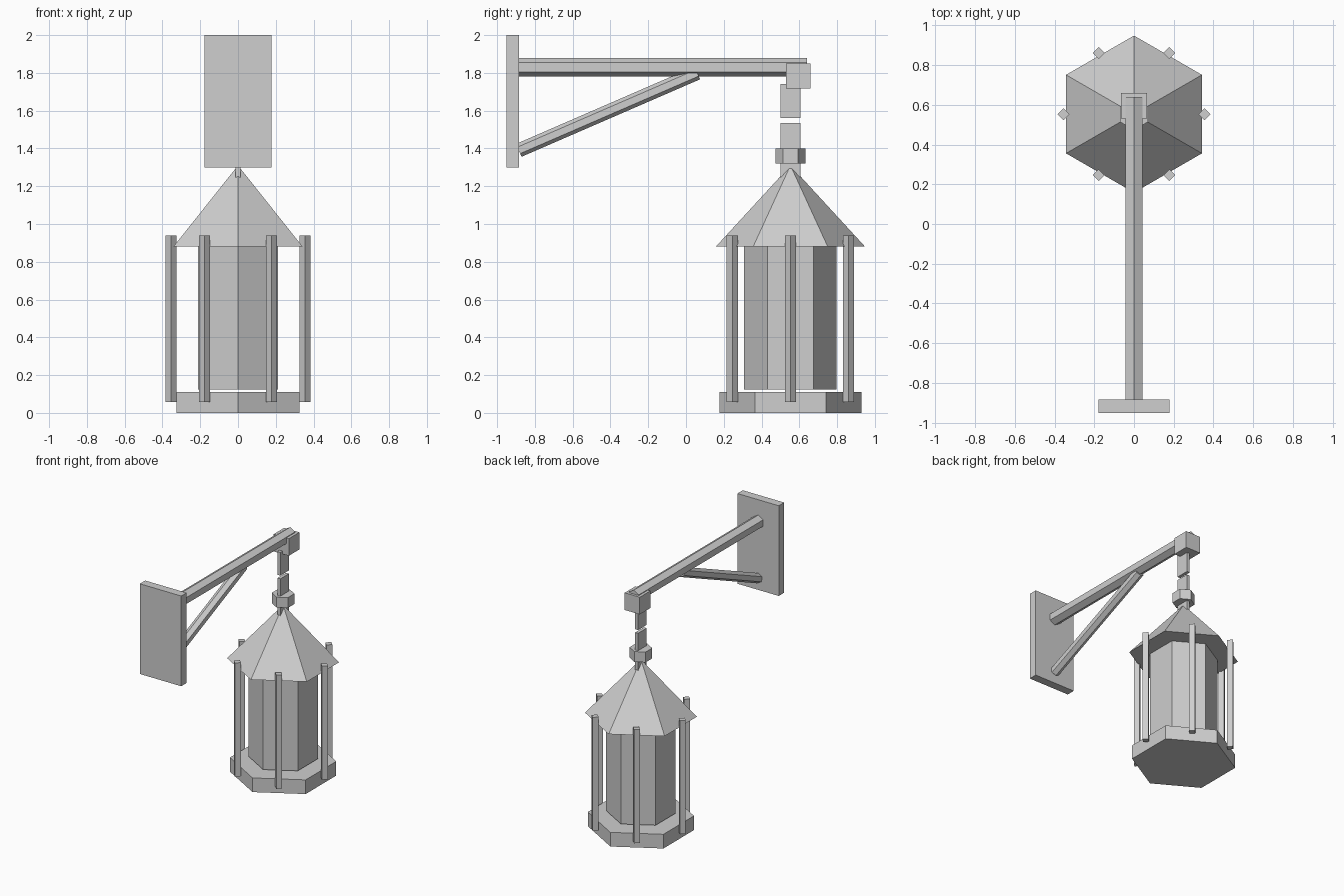
import bpy
import math
from mathutils import Vector

cube = bpy.data.objects.get("Cube")
if cube:
    bpy.data.objects.remove(cube, do_unlink=True)

grey = bpy.data.materials.new("plain_grey")
grey.use_nodes = True
colour = (0.62, 0.62, 0.62, 1)
grey.diffuse_color = colour
grey.node_tree.nodes["Principled BSDF"].inputs["Base Color"].default_value = colour

LANTERN_Y = 0.553


def finish(name):
    obj = bpy.context.object
    obj.name = name
    obj.data.materials.append(grey)
    return obj


def box(name, centre, size):
    bpy.ops.mesh.primitive_cube_add(size=1, location=centre)
    obj = finish(name)
    obj.scale = size
    return obj


def prism(name, sides, x, y, bottom, top, radius, top_radius=None):
    """Upright prism or cone with one corner pointing along +y."""
    bpy.ops.mesh.primitive_cone_add(
        vertices=sides, radius1=radius,
        radius2=radius if top_radius is None else top_radius,
        depth=top - bottom, location=(x, y, (bottom + top) / 2))
    return finish(name)


def beam(name, start, end, radius):
    """Six-sided bar between two points, with a ridge along its top."""
    start, end = Vector(start), Vector(end)
    way = end - start
    bpy.ops.mesh.primitive_cylinder_add(
        vertices=6, radius=radius, depth=way.length, location=(start + end) / 2)
    obj = finish(name)
    obj.rotation_euler = (math.atan2(-way.y, way.z), 0, 0)
    return obj


# Wall bracket
box("wall_plate", (0, -0.917, 1.65), (0.355, 0.066, 0.70))
beam("arm", (0, -0.90, 1.83), (0, 0.64, 1.83), 0.05)
beam("diagonal_brace", (0, -0.885, 1.39), (0, 0.06, 1.80), 0.037)
box("arm_end_block", (0, 0.595, 1.783), (0.13, 0.13, 0.133))

# Hanging links
for i in range(3):
    box(f"hanging_link_{i + 1}", (0, LANTERN_Y, 1.65 - i * 0.205), (0.025, 0.105, 0.18))
prism("hanger_collar", 6, 0, LANTERN_Y, 1.32, 1.40, 0.08)

# Lantern
prism("roof", 6, 0, LANTERN_Y, 0.88, 1.31, 0.395, 0)
prism("lantern_body", 6, 0, LANTERN_Y, 0.125, 0.89, 0.245)
prism("base", 6, 0, LANTERN_Y, 0, 0.11, 0.375)

# Posts around the lantern
for i in range(6):
    angle = math.radians(60 * i)
    prism(f"post_{i + 1}", 4, 0.355 * math.cos(angle),
          LANTERN_Y + 0.355 * math.sin(angle), 0.058, 0.94, 0.03)
